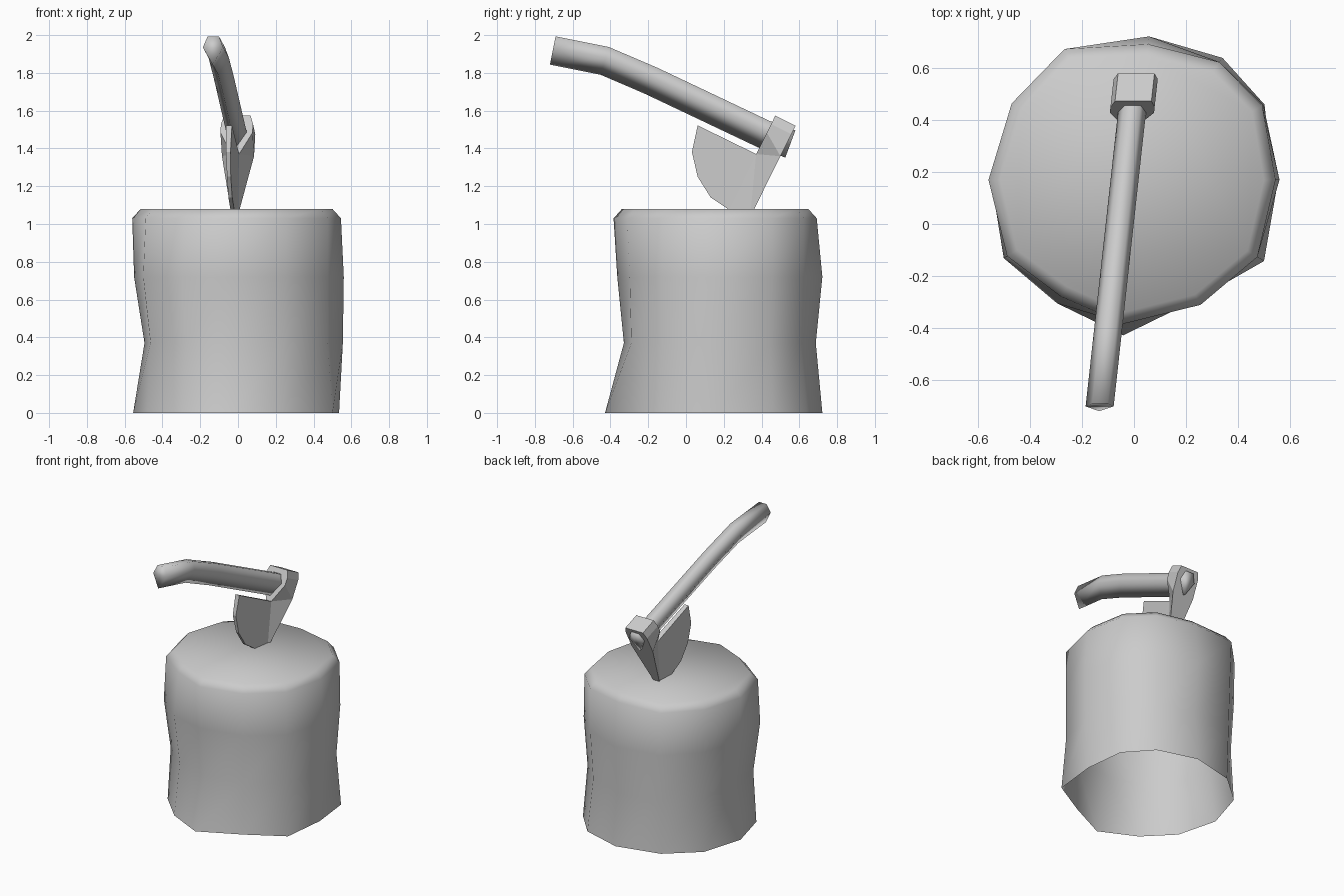
import bpy, bmesh
from math import sin, cos, radians
from mathutils import Vector

old = bpy.data.objects.get("Cube")
if old:
    bpy.data.objects.remove(old, do_unlink=True)

# One plain grey for everything
grey = bpy.data.materials.new("plain_grey")
grey.use_nodes = True
GREY = (0.6, 0.6, 0.6, 1)
grey.diffuse_color = GREY
grey.node_tree.nodes["Principled BSDF"].inputs["Base Color"].default_value = GREY


def make_object(name, bm, smooth, closed=True):
    if closed:
        bmesh.ops.recalc_face_normals(bm, faces=bm.faces)
    for face in bm.faces:
        face.smooth = smooth
    mesh = bpy.data.meshes.new(name)
    bm.to_mesh(mesh)
    bm.free()
    mesh.materials.append(grey)
    obj = bpy.data.objects.new(name, mesh)
    bpy.context.scene.collection.objects.link(obj)
    return obj


def bridge(bm, lower, upper):
    """Join two closed loops of vertices with quads."""
    n = len(lower)
    for i in range(n):
        j = (i + 1) % n
        bm.faces.new((lower[i], lower[j], upper[j], upper[i]))


def swing(side, y, z):
    """Place a point of the axe, which is turned slightly sideways."""
    return Vector((side + 0.11 * (y - 0.5), y, z))


# Chopping block: uneven rings of twelve points, open underneath
angles = [0, 30, 54, 84, 118, 148, 180, 211, 238, 266, 298, 328]
rings = {
    0.0: [.535, .58, .58, .555, .54, .55, .555, .56, .56, .6, .52, .59],
    0.37: [.555, .55, .54, .52, .55, .53, .495, .54, .52, .5, .52, .56],
    0.72: [.56, .575, .56, .555, .56, .55, .55, .585, .56, .535, .53, .56],
    1.03: [.545, .57, .56, .525, .57, .555, .56, .57, .53, .555, .545, .56],
}
rings[1.08] = [r - 0.045 for r in rings[1.03]]
bm = bmesh.new()
loops = []
for z, radii in rings.items():
    loops.append([bm.verts.new((r * cos(radians(a)), 0.17 + r * sin(radians(a)), z))
                  for a, r in zip(angles, radii)])
for lower, upper in zip(loops, loops[1:]):
    bridge(bm, lower, upper)
bm.faces.new(loops[-1])
make_object("chopping_block", bm, True, closed=False)

# Axe head: outline as (along handle, down to edge, half thickness)
outline = [(0, 0, .07), (.12, 0, .07), (.12, .05, .085), (.12, .1, .085),
           (.12, .227, .02), (.465, .229, .016), (.43, .368, .012),
           (.345, .472, .01), (.234, .54, .01), (.117, .555, .01),
           (0, .54, .015), (0, .18, .085), (0, .05, .085)]
along, down = Vector((0, -0.895, 0.445)), Vector((0, -0.445, -0.895))
corner = Vector((0, 0.58, 1.52))
bm = bmesh.new()
sides = []
for sign in (-1, 1):
    loop = []
    for a, w, half in outline:
        p = corner + along * a + down * w
        loop.append(bm.verts.new(swing(sign * half, p.y, p.z)))
    sides.append(loop)
    # Collar panels, then the blade as a fan from the inner corner
    for panel in ((0, 1, 2, 12), (12, 2, 3, 11), (11, 3, 4)):
        bm.faces.new([loop[i] for i in panel])
    for i in range(5, 11):
        bm.faces.new((loop[4], loop[i], loop[i + 1]))
bridge(bm, *sides)
make_object("axe_head", bm, False)

# Handle: five-sided section swept along a bent path of (y, z)
path = [Vector((0, y, z)) for y, z in
        ((.553, 1.425), (.41, 1.478), (-.185, 1.76), (-.43, 1.865), (-.705, 1.92))]
section = [(-.03, .075), (.03, .075), (.054, .015), (0, -.078), (-.054, .015)]
bm = bmesh.new()
loops = []
for i, centre in enumerate(path):
    ahead = path[min(i + 1, len(path) - 1)] - path[max(i - 1, 0)]
    up = Vector((0, ahead.z, -ahead.y)).normalized()
    points = [(s, centre + up * h) for s, h in section]
    loops.append([bm.verts.new(swing(s, p.y, p.z)) for s, p in points])
for lower, upper in zip(loops, loops[1:]):
    bridge(bm, lower, upper)
bm.faces.new(loops[0])
bm.faces.new(loops[-1])
make_object("axe_handle", bm, True)
